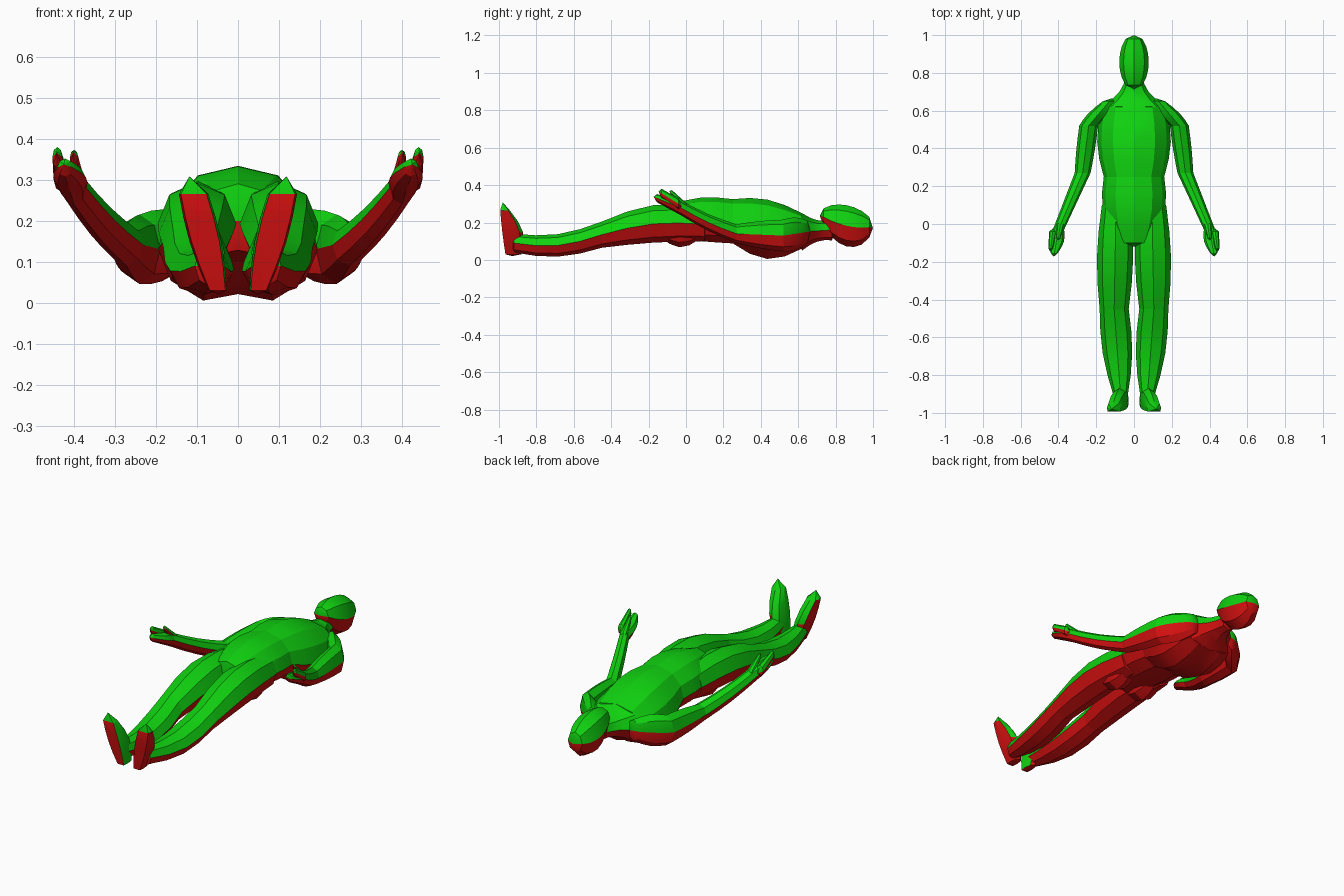
import bpy, bmesh, math
from mathutils import Vector

cube = bpy.data.objects.get("Cube")
if cube:
    bpy.data.objects.remove(cube)


def make_material(name, colour):
    mat = bpy.data.materials.new(name)
    mat.use_nodes = True
    mat.diffuse_color = colour
    mat.node_tree.nodes["Principled BSDF"].inputs["Base Color"].default_value = colour
    return mat


GREEN = make_material("green upper side", (.005, .64, .005, 1))
RED = make_material("red under side", (.64, .005, .005, 1))


def cross_section(sides, upper=1, under=1, sag=0, groove=0):
    """Ring of (across, depth) points; upper and under set how full each half is,
    sag lowers the widest line, groove flattens or dents the middle of the under side."""
    points = []
    for i in range(sides):
        angle = math.tau * i / sides
        depth = -math.cos(angle)
        fullness = upper if depth > 0 else under
        across = math.copysign(abs(math.sin(angle)) ** fullness, math.sin(angle))
        points.append((across, depth - sag * across ** 2))
    points[0] = (0, groove - 1)
    return points


LIMB = cross_section(sides=8)
TRUNK = cross_section(sides=12, upper=.8, under=1.2, sag=.15, groove=.2)
SOLE = cross_section(sides=8, upper=.8, under=.4, groove=.3)


def body_part(name, start, end, width, depth, swell=(0, 0), bow=0, caps=(.02, .02),
              shape=LIMB, side=1, steps=4, roundness=1, upright=False):
    """Tapered, swelling and bowed tube between two joints, with pointed caps."""
    bm = bmesh.new()
    depth_axis = Vector((0, 1, 0)) if upright else Vector((0, 0, 1))
    start, end = Vector(start), Vector(end)
    rings = []
    for step in range(steps + 1):
        t = step / steps
        arch = max(0, math.sin(math.pi * t)) ** roundness
        centre = start.lerp(end, t) + depth_axis * bow * arch
        half_width = width[0] + (width[1] - width[0]) * t + swell[0] * arch
        half_depth = depth[0] + (depth[1] - depth[0]) * t + swell[1] * arch
        ring = []
        for u, v in shape:
            point = centre + depth_axis * v * half_depth
            point.x = side * (point.x + u * half_width)
            ring.append(bm.verts.new(point))
        rings.append(ring)
    for near, far in zip(rings, rings[1:]):
        for i in range(len(shape)):
            bm.faces.new((near[i - 1], near[i], far[i], far[i - 1]))

    # Close both ends with a fan around a tip
    along = (end - start).normalized()
    for ring, tip in ((rings[0], start - along * caps[0]), (rings[-1], end + along * caps[1])):
        tip.x *= side
        apex = bm.verts.new(tip)
        for i in range(len(shape)):
            bm.faces.new((ring[i - 1], ring[i], apex))
    bmesh.ops.recalc_face_normals(bm, faces=bm.faces)

    # Faces turned down are red, faces turned up are green
    for face in bm.faces:
        face.normal_update()
        face.material_index = 0 if face.normal.z > 0 else 1

    mesh = bpy.data.meshes.new(name)
    bm.to_mesh(mesh)
    bm.free()
    mesh.materials.append(GREEN)
    mesh.materials.append(RED)
    obj = bpy.data.objects.new(name, mesh)
    bpy.context.collection.objects.link(obj)
    bpy.ops.object.select_all(action='DESELECT')
    bpy.context.view_layer.objects.active = obj
    obj.select_set(True)
    bpy.ops.object.shade_smooth_by_angle(angle=math.radians(25))


# Joints along the middle of the body
collar = (0, .62, .15)
waist = (0, .25, .2)

body_part("chest", collar, waist, width=(.17, .16), depth=(.1, .125),
          swell=(.03, .055), bow=-.02, shape=TRUNK)
body_part("pelvis", waist, (0, -.1, .2), width=(.16, .1), depth=(.125, .09),
          swell=(.035, .015), bow=.01, shape=TRUNK)
body_part("neck", collar, (0, .78, .16), width=(.17, .045), depth=(.1, .055),
          swell=(-.03, -.02))
body_part("head", (0, .735, .23), (0, .98, .175), width=(.045, .045),
          depth=(.045, .055), swell=(.033, .06), bow=-.02, steps=6, roundness=.7)

# Joints of the left limbs
collar_bone = (.13, .65, .15)
shoulder = (.24, .52, .13)
elbow = (.272, .27, .14)
wrist = (.4, -.03, .28)
hip = (.095, .1, .19)
knee = (.105, -.45, .135)
ankle = (.07, -.92, .09)

for label, side in (("left", 1), ("right", -1)):
    body_part(label + "_shoulder", collar_bone, shoulder, side=side,
              width=(.035, .05), depth=(.06, .085), swell=(.015, .015))
    body_part(label + "_upper_arm", shoulder, elbow, side=side,
              width=(.05, .042), depth=(.085, .05), swell=(.003, .005))
    body_part(label + "_forearm", elbow, wrist, side=side,
              width=(.042, .03), depth=(.05, .04), bow=-.01)
    body_part(label + "_hand", wrist, (.422, -.155, .33), side=side,
              width=(.03, .018), depth=(.04, .022), swell=(.016, 0))
    body_part(label + "_thumb", (.39, 0, .28), (.4, -.075, .355), side=side,
              width=(.022, .01), depth=(.025, .018), steps=2)
    body_part(label + "_fingers", (.43, -.04, .3), (.441, -.13, .355), side=side,
              width=(.02, .012), depth=(.03, .025), steps=2)
    body_part(label + "_buttock", (.085, .07, .15), (.09, -.14, .165), side=side,
              width=(.05, .05), depth=(.04, .04), swell=(.025, .05))
    body_part(label + "_thigh", hip, knee, side=side,
              width=(.075, .077), depth=(.09, .07), swell=(.02, .02), bow=.03)
    body_part(label + "_calf", knee, ankle, side=side,
              width=(.077, .035), depth=(.07, .05), swell=(.022, 0), bow=-.035)
    # Foot rises from the heel, sole facing the front
    body_part(label + "_foot", (.05, -.93, .03), (.108, -.972, .265), side=side,
              width=(.022, .036), depth=(.05, .03), swell=(.01, .025), bow=.015,
              caps=(.01, .045), shape=SOLE, upright=True)
